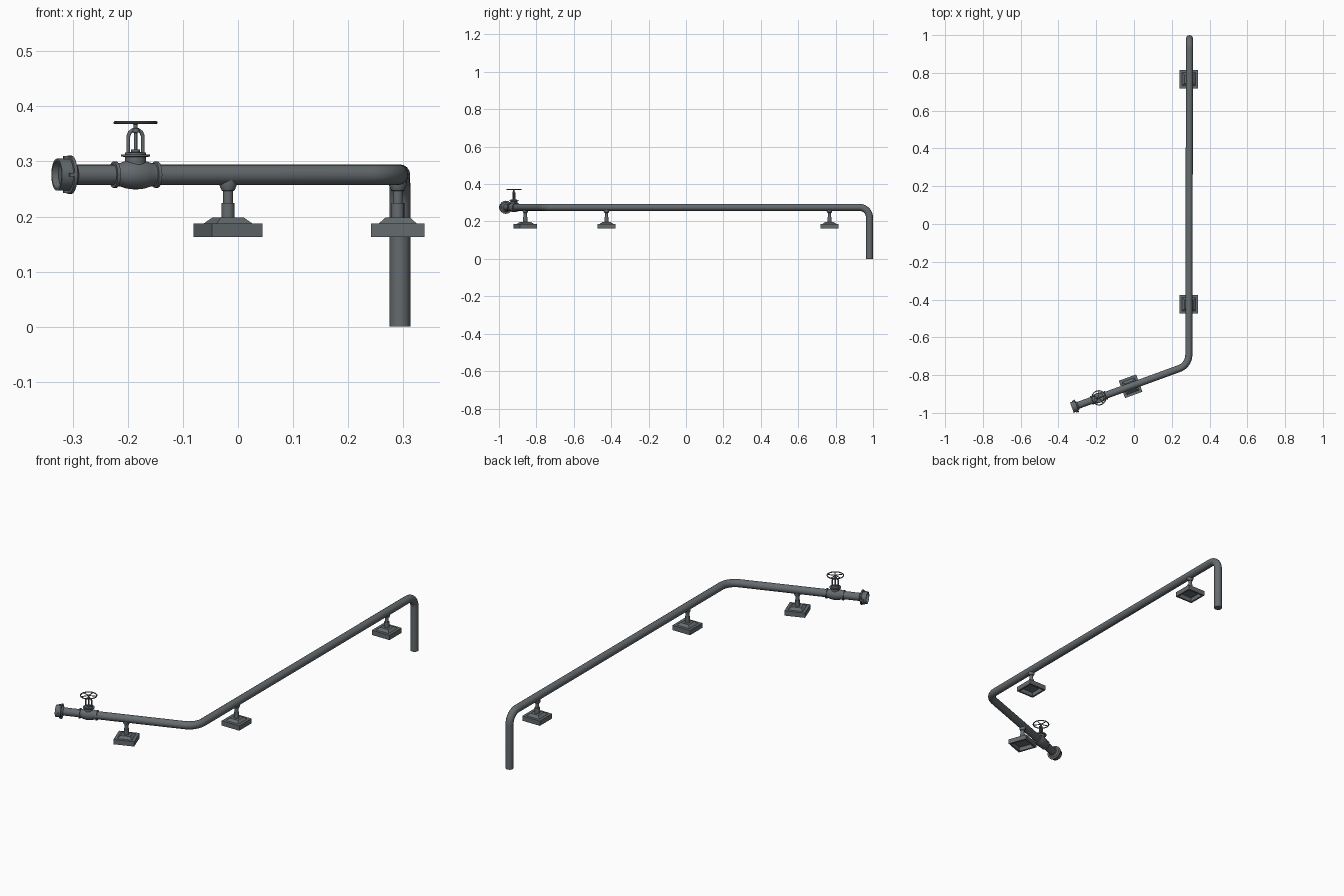
import bpy, bmesh, math
from mathutils import Vector, Matrix

if "Cube" in bpy.data.objects:
    bpy.data.objects.remove(bpy.data.objects["Cube"])

gray = bpy.data.materials.new("pipe gray")
gray.diffuse_color = (0.13, 0.147, 0.158, 1)
gray.use_nodes = True
gray.node_tree.nodes["Principled BSDF"].inputs["Base Color"].default_value = gray.diffuse_color

PZ, PR = 0.276, 0.0187          # pipe height and radius
A = math.radians(20)            # angle of the short run
DIR = Vector((math.cos(A), math.sin(A), 0))
ORIGIN = Vector((-0.018, -0.859, PZ))
ROT = Matrix.Rotation(A, 4, 'Z')
TO_X = Matrix.Rotation(math.pi / 2, 4, 'Y')


def on_run(x):
    """Frame on the short run at world x; local x follows the pipe."""
    return Matrix.Translation(ORIGIN + DIR * ((x - ORIGIN.x) / DIR.x)) @ ROT


def finish(bm, name, frame, smooth=True):
    bmesh.ops.recalc_face_normals(bm, faces=bm.faces)
    me = bpy.data.meshes.new(name)
    bm.to_mesh(me)
    bm.free()
    ob = bpy.data.objects.new(name, me)
    bpy.context.collection.objects.link(ob)
    me.transform(frame)
    me.materials.append(gray)
    if smooth:
        bpy.ops.object.select_all(action='DESELECT')
        ob.select_set(True)
        bpy.context.view_layer.objects.active = ob
        bpy.ops.object.shade_smooth_by_angle(angle=math.radians(35))
    return ob


def lathe(name, profile, frame, n=24):
    """Spin (radius, height) points round z; a radius of 0 closes the end."""
    bm = bmesh.new()
    rings = []
    for r, h in profile:
        if r == 0:
            rings.append([bm.verts.new((0, 0, h))] * n)
        else:
            rings.append([bm.verts.new((r * math.cos(t), r * math.sin(t), h))
                          for t in (2 * math.pi * i / n for i in range(n))])
    for a, b in zip(rings, rings[1:]):
        for i in range(n):
            j = (i + 1) % n
            bm.faces.new(list(dict.fromkeys((a[i], a[j], b[j], b[i]))))
    return finish(bm, name, frame)


def tube(name, pts, radius, frame=Matrix(), cyclic=False, res=4):
    cu = bpy.data.curves.new(name, 'CURVE')
    cu.dimensions = '3D'
    cu.bevel_depth, cu.bevel_resolution, cu.use_fill_caps = radius, res, True
    sp = cu.splines.new('POLY')
    sp.points.add(len(pts) - 1)
    for p, co in zip(sp.points, pts):
        p.co = (*co, 1)
    sp.use_cyclic_u = cyclic
    tmp = bpy.data.objects.new(name + "_path", cu)
    bpy.context.collection.objects.link(tmp)
    me = bpy.data.meshes.new_from_object(tmp.evaluated_get(bpy.context.evaluated_depsgraph_get()))
    bpy.data.objects.remove(tmp)
    bm = bmesh.new()
    bm.from_mesh(me)
    bmesh.ops.remove_doubles(bm, verts=bm.verts, dist=1e-6)
    return finish(bm, name, frame)


def bend(prev, corner, nxt, r, steps=10):
    """Arc points rounding a corner."""
    u, v = (prev - corner).normalized(), (nxt - corner).normalized()
    half = u.angle(v) / 2
    c = corner + (u + v).normalized() * (r / math.sin(half))
    p0, p1 = corner + u * r / math.tan(half), corner + v * r / math.tan(half)
    a, b = p0 - c, p1 - c
    w = a.angle(b)
    return [c + (a * math.sin(w * (1 - k / steps)) + b * math.sin(w * k / steps)) / math.sin(w)
            for k in range(steps + 1)]


# main pipe: short angled run, long run, drop to the floor
start = on_run(-0.31).translation
c1 = ORIGIN + DIR * ((0.29 - ORIGIN.x) / DIR.x)
c2 = Vector((0.294, 0.981, PZ))
end = Vector((0.294, 0.981, 0))
tube("main_pipe", [start] + bend(start, c1, c2, 0.077) + bend(c1, c2, end, 0.055) + [end], PR, res=6)

# end coupling with open mouth, collar and lugs
frame = on_run(-0.329)
lathe("end_coupling", [(0, 0.012), (0.024, 0.012), (0.025, 0), (0.029, 0), (0.029, 0.022),
                       (0.035, 0.022), (0.035, 0.028), (0.026, 0.028), (0.022, 0.034),
                       (PR, 0.036)], frame @ TO_X)
for i in range(4):
    bm = bmesh.new()
    bmesh.ops.create_cube(bm, size=1, matrix=Matrix.Rotation(i * math.pi / 2, 4, 'X') @
                          Matrix.Translation((0.019, 0, 0.0305)) @ Matrix.Diagonal((0.012, 0.007, 0.006, 1)))
    finish(bm, f"coupling_lug_{i}", frame, False)

# valve body with a flange at each end
valve = on_run(-0.186)
half = [(0.0187, 0.043), (0.024, 0.043), (0.024, 0.037), (0.0205, 0.036), (0.0215, 0.029),
        (0.0245, 0.020), (0.0262, 0.010)]
lathe("valve_body", [(r, -h) for r, h in half] + [(0.0267, 0)] + half[::-1], valve @ TO_X)
lathe("valve_bonnet", [(0.019, 0.005), (0.019, 0.032), (0.0265, 0.033), (0.0265, 0.037),
                       (0.019, 0.037), (0.019, 0.040), (0.008, 0.041), (0.008, 0.046), (0, 0.046)], valve)
# yoke arch and stem
tube("valve_yoke", [(-0.014, 0, 0.038), (-0.014, 0, 0.070), (-0.011, 0, 0.077), (-0.006, 0, 0.0805),
                    (0.006, 0, 0.0805), (0.011, 0, 0.077), (0.014, 0, 0.070), (0.014, 0, 0.038)],
     0.0036, valve)
lathe("valve_stem", [(0.0032, 0.04), (0.0032, 0.076), (0.007, 0.077), (0.007, 0.084), (0.0035, 0.085),
                     (0.0035, 0.091), (0.006, 0.092), (0.006, 0.097), (0, 0.097)], valve, 16)
# handwheel
tube("handwheel_rim", [(0.0375 * math.cos(t), 0.0375 * math.sin(t), 0.0945)
                       for t in (2 * math.pi * i / 32 for i in range(32))], 0.0027, valve, True, 2)
for i in range(5):
    t = 2 * math.pi * i / 5
    tube(f"handwheel_spoke_{i}", [(0, 0, 0.0945), (0.037 * math.cos(t), 0.037 * math.sin(t), 0.0945)],
         0.0021, valve, res=1)


def support(name, frame):
    """Pipe support, local x along the pipe, origin on the pipe axis."""
    bm = bmesh.new()
    steps = [(0.040, -0.092), (0.040, -0.113), (0.0488, -0.113), (0.0488, -0.089),
             (0.035, -0.089), (0.0225, -0.078)]
    rings = [[bm.verts.new((sx * s, sy * s, z)) for sx, sy in ((-1, -1), (1, -1), (1, 1), (-1, 1))]
             for s, z in steps]
    for a, b in zip(rings, rings[1:]):
        for i in range(4):
            bm.faces.new((a[i], a[(i + 1) % 4], b[(i + 1) % 4], b[i]))
    bm.faces.new(rings[0])
    bm.faces.new(rings[-1])
    finish(bm, name + "_base", frame, False)
    lathe(name + "_post", [(0.0118, -0.08), (0.0118, -0.051), (0.009, -0.051), (0.009, -0.030),
                           (0.0115, -0.029), (0.0155, -0.020), (0.0155, -0.010)], frame, 16)


support("short_run_support", on_run(-0.018))
for i, y in enumerate((-0.425, 0.767)):
    support(f"long_run_support_{i}", Matrix.Translation((0.29, y, PZ)) @ Matrix.Rotation(math.pi / 2, 4, 'Z'))
